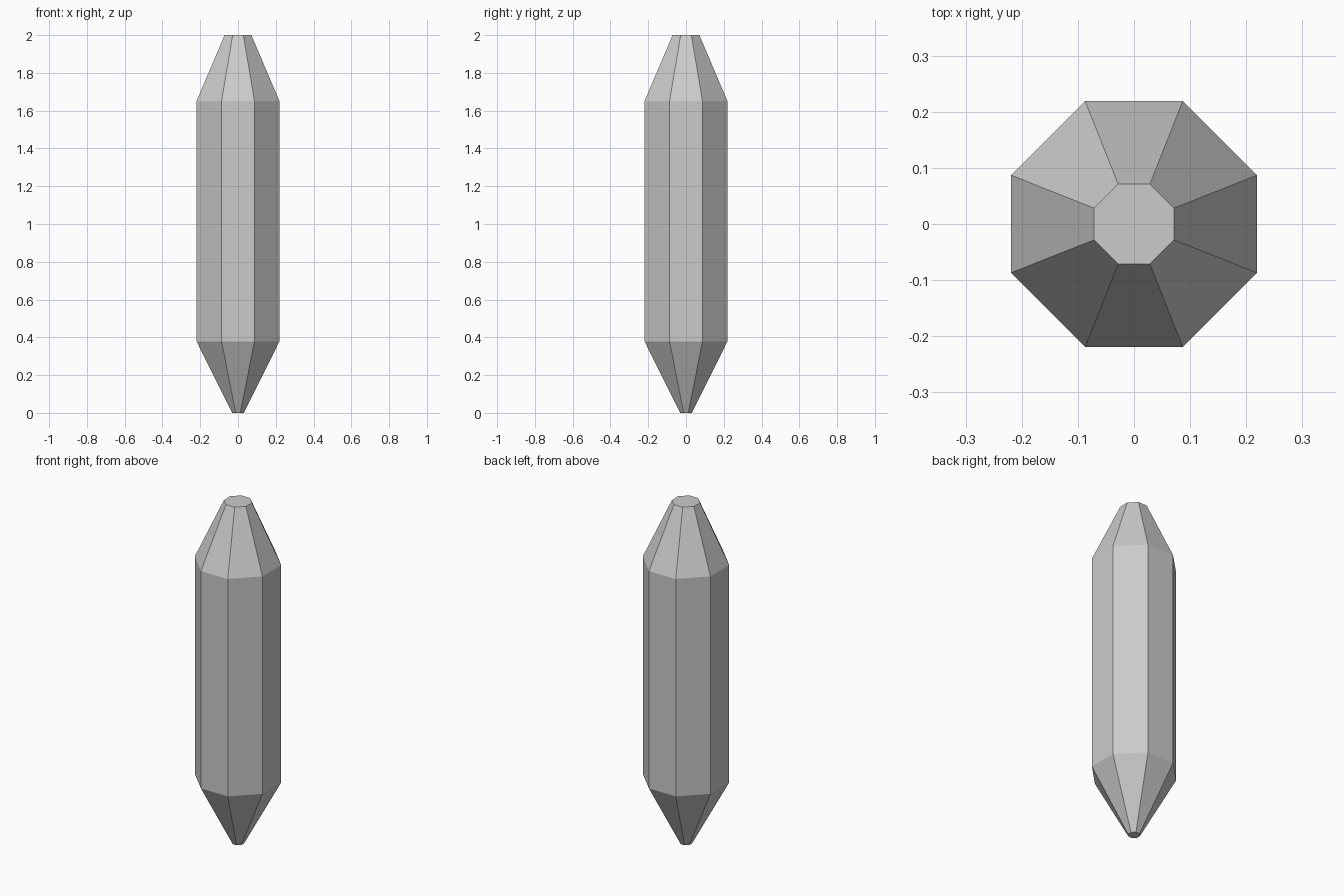
import bpy, bmesh

if "Cube" in bpy.data.objects:
    bpy.data.objects.remove(bpy.data.objects["Cube"])

# Octagonal cross-section (flats facing the axes), as apothem at each height
SIDE_RATIO = 0.397  # half length of a flat relative to its apothem
PROFILE = [(0.0, 0.031), (0.378, 0.219), (1.652, 0.219), (2.0, 0.071)]


def ring(bm, z, a):
    b = a * SIDE_RATIO
    pts = []
    x1, y1, x2, y2 = a, -b, a, b
    for _ in range(4):  # quarter turns
        pts += [(x1, y1), (x2, y2)]
        x1, y1, x2, y2 = -y1, x1, -y2, x2
    return [bm.verts.new((x, y, z)) for x, y in pts]


# Faceted shaft with tapered, flat-cut ends
bm = bmesh.new()
rings = [ring(bm, z, a) for z, a in PROFILE]
for low, high in zip(rings, rings[1:]):
    for i in range(8):
        j = (i + 1) % 8
        bm.faces.new((low[i], low[j], high[j], high[i]))

# End caps
bm.faces.new(rings[0][::-1])
bm.faces.new(rings[-1])

mesh = bpy.data.meshes.new("faceted_crystal")
bm.to_mesh(mesh)
bm.free()
bpy.context.collection.objects.link(bpy.data.objects.new("faceted_crystal", mesh))
